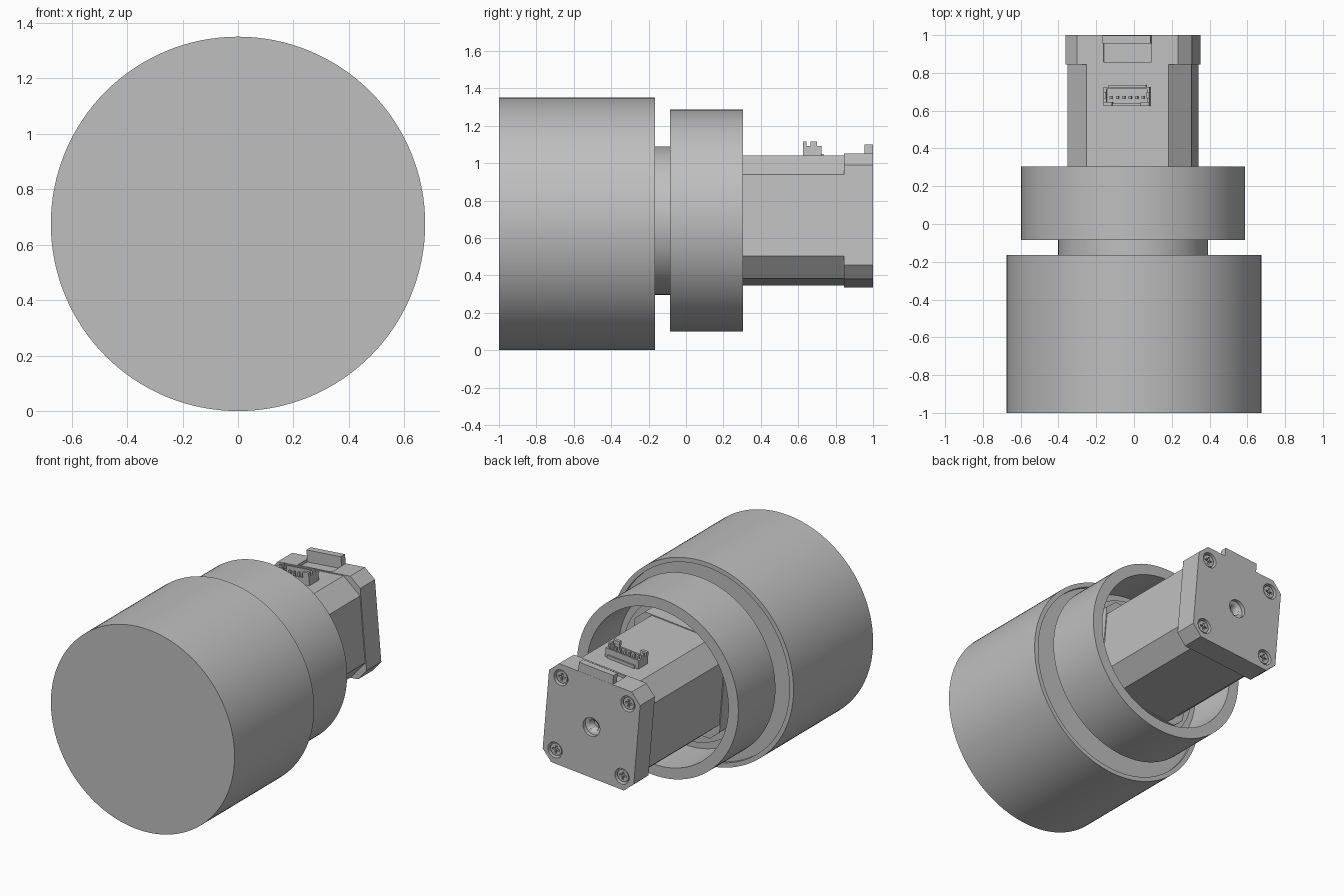
import bpy, bmesh, math
from mathutils import Matrix, Vector

cube = bpy.data.objects.get("Cube")
if cube:
    bpy.data.objects.remove(cube, do_unlink=True)

GREY = (0.52, 0.52, 0.52, 1)
metal = bpy.data.materials.new("plain grey")
metal.use_nodes = True
metal.diffuse_color = GREY
metal.node_tree.nodes["Principled BSDF"].inputs["Base Color"].default_value = GREY

WHEEL_AXIS = Matrix.Translation((0, 0, 0.675))
DRIVE_AXIS = Matrix.Translation((-0.005, 0, 0.6925))
MOTOR = DRIVE_AXIS @ Matrix.Rotation(math.radians(-5), 4, 'Y')


def finish(name, bm, frame, smooth=False):
    bmesh.ops.remove_doubles(bm, verts=bm.verts, dist=1e-5)
    bmesh.ops.recalc_face_normals(bm, faces=bm.faces)
    mesh = bpy.data.meshes.new(name)
    bm.to_mesh(mesh)
    bm.free()
    mesh.materials.append(metal)
    ob = bpy.data.objects.new(name, mesh)
    bpy.context.collection.objects.link(ob)
    ob.matrix_world = frame
    if smooth:
        activate(ob)
        bpy.ops.object.shade_smooth_by_angle(angle=math.radians(30))
    return ob


def activate(ob):
    bpy.ops.object.select_all(action='DESELECT')
    ob.select_set(True)
    bpy.context.view_layer.objects.active = ob


def lathe(name, profile, frame, steps=96, x=0, z=0, smooth=True):
    """Spin a (radius, y) profile around the y direction."""
    bm = bmesh.new()
    vs = [bm.verts.new((x + r, y, z)) for r, y in profile]
    edges = [bm.edges.new(p) for p in zip(vs, vs[1:])]
    if profile[0][0] > 0:
        edges.append(bm.edges.new((vs[-1], vs[0])))
    bmesh.ops.spin(bm, geom=vs + edges, cent=(x, 0, z), axis=(0, 1, 0),
                   angle=math.tau, steps=steps, use_merge=True)
    return finish(name, bm, frame, smooth)


def rod(name, r, y0, y1, frame, x=0, z=0, steps=32):
    return lathe(name, [(0, y0), (r, y0), (r, y1), (0, y1)], frame, steps, x, z)


def boxes(name, spans, frame):
    """One object from several (x0, x1, y0, y1, z0, z1) boxes."""
    bm = bmesh.new()
    for x0, x1, y0, y1, z0, z1 in spans:
        lo, hi = Vector((x0, y0, z0)), Vector((x1, y1, z1))
        m = Matrix.Translation((lo + hi) / 2) @ Matrix.Diagonal((*(hi - lo), 1))
        bmesh.ops.create_cube(bm, size=1, matrix=m)
    return finish(name, bm, frame)


def prism(name, a, b, y0, y1):
    """Square block with chamfered corners: half width a, half flat b."""
    bm = bmesh.new()
    pts = [(a, -b), (a, b), (b, a), (-b, a), (-a, b), (-a, -b), (-b, -a), (b, -a)]
    face = bm.faces.new([bm.verts.new((px, y0, pz)) for px, pz in pts])
    out = bmesh.ops.extrude_face_region(bm, geom=[face])["geom"]
    bmesh.ops.translate(bm, vec=(0, y1 - y0, 0),
                        verts=[v for v in out if isinstance(v, bmesh.types.BMVert)])
    return finish(name, bm, MOTOR)


def cut(ob, cutter):
    mod = ob.modifiers.new("cut", 'BOOLEAN')
    mod.operation, mod.solver, mod.object = 'DIFFERENCE', 'EXACT', cutter
    activate(ob)
    bpy.ops.object.modifier_apply(modifier=mod.name)
    bpy.data.objects.remove(cutter, do_unlink=True)


# Wheel with a thin rim standing proud at the back
lathe("wheel", [(0, -1), (0.675, -1), (0.675, -0.165), (0.645, -0.165),
                (0.645, -0.185), (0, -0.185)], WHEEL_AXIS, 128)

# Neck and open housing ring with a stepped floor
rod("neck", 0.397, -0.185, -0.085, DRIVE_AXIS, steps=96)
lathe("housing_ring", [(0, -0.085), (0.593, -0.085), (0.593, 0.305), (0.52, 0.305),
                       (0.52, -0.03), (0.47, -0.03), (0.47, 0), (0.42, 0),
                       (0.42, -0.03), (0, -0.03)], DRIVE_AXIS, 128)

# Motor body and front flange
prism("motor_body", 0.33, 0.218, 0.08, 0.85)
prism("motor_front_flange", 0.336, 0.268, -0.03, 0.1)

# Rear cap: bearing bore, screw recesses and top notch
cap = prism("motor_rear_cap", 0.336, 0.268, 0.845, 1)
cut(cap, rod("bore", 0.062, 0.975, 1.1, MOTOR))
cut(cap, rod("shaft_hole", 0.035, 0.92, 1.1, MOTOR))
cut(cap, boxes("notch", [(-0.127, 0.127, 0.857, 0.955, 0.318, 0.5)], MOTOR))
corners = [(sx * 0.247, sz * 0.247) for sx in (-1, 1) for sz in (-1, 1)]
for x, z in corners:
    cut(cap, rod("recess", 0.052, 0.96, 1.1, MOTOR, x, z))
boxes("rear_cap_tab", [(-0.127, 0.127, 0.955, 0.999, 0.31, 0.397)], MOTOR)

# Cross-head screws
for x, z in corners:
    screw = rod("screw", 0.04, 0.95, 0.99, MOTOR, x, z)
    for w, h in ((0.025, 0.006), (0.006, 0.025)):
        cut(screw, boxes("slot", [(x - w, x + w, 0.975, 1.1, z - h, z + h)], MOTOR))

# Cable connector: tray, walls, clips and a row of pins
W = 0.122
spans = [(-W, W, 0.625, 0.725, 0.32, 0.345),
         (-W, W, 0.715, 0.725, 0.34, 0.39),
         (-W, W, 0.625, 0.637, 0.34, 0.375),
         (-0.1, 0.1, 0.72, 0.735, 0.32, 0.35)]
for s in (-1, 1):
    e0, e1 = sorted((s * W, s * (W - 0.014)))
    c0, c1 = sorted((s * W, s * (W - 0.045)))
    spans += [(e0, e1, 0.625, 0.725, 0.34, 0.39),
              (e0, e1, 0.665, 0.7, 0.38, 0.413),
              (c0, c1, 0.625, 0.645, 0.34, 0.413)]
boxes("connector_housing", spans, MOTOR)
boxes("connector_pins", [(x - 0.007, x + 0.007, 0.663, 0.677, 0.34, 0.385)
                         for x in (-0.085 + 0.034 * i for i in range(6))], MOTOR)
